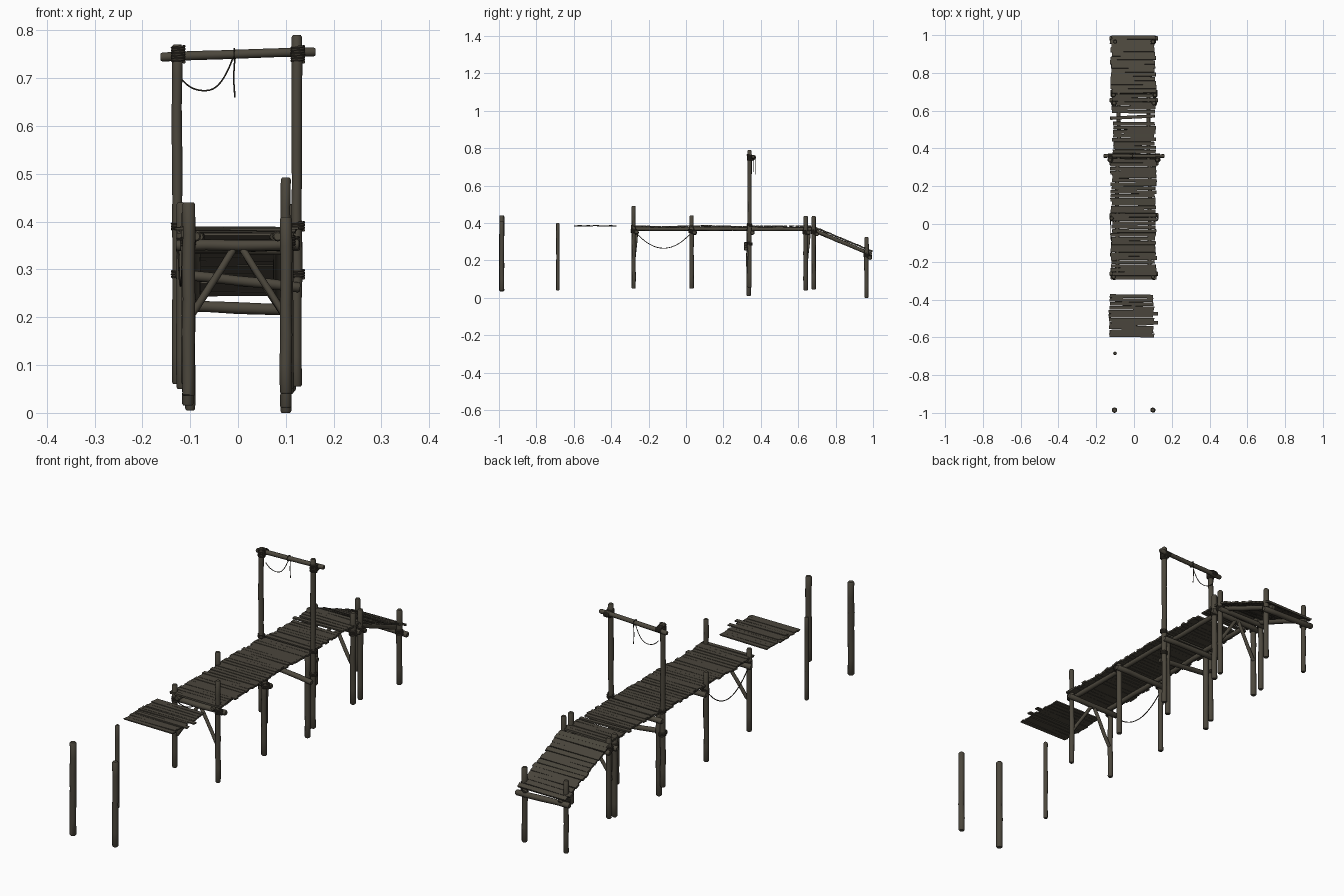
import bpy, bmesh, math, random
from mathutils import Vector, Matrix

if "Cube" in bpy.data.objects:
    bpy.data.objects.remove(bpy.data.objects["Cube"])

random.seed(4)


def material(name, col):
    m = bpy.data.materials.new(name)
    m.diffuse_color = (*col, 1)
    m.use_nodes = True
    m.node_tree.nodes["Principled BSDF"].inputs["Base Color"].default_value = m.diffuse_color
    return m


LOG = material("weathered log", (0.072, 0.063, 0.046))
BOARD = material("weathered board", (0.068, 0.060, 0.045))
ROPE = material("dark rope", (0.045, 0.038, 0.028))


def finish(bm, name, mat, smooth=True):
    bmesh.ops.recalc_face_normals(bm, faces=bm.faces)
    me = bpy.data.meshes.new(name)
    bm.to_mesh(me)
    bm.free()
    me.materials.append(mat)
    ob = bpy.data.objects.new(name, me)
    bpy.context.collection.objects.link(ob)
    if smooth:
        bpy.ops.object.select_all(action='DESELECT')
        ob.select_set(True)
        bpy.context.view_layer.objects.active = ob
        bpy.ops.object.shade_smooth_by_angle(angle=math.radians(40))
    return ob


def tube(bm, pts, radii, sides, ref):
    """Sweep a round section along points, capped at both ends."""
    pts = [Vector(p) for p in pts]
    rings = []
    for i, p in enumerate(pts):
        t = (pts[min(i + 1, len(pts) - 1)] - pts[max(i - 1, 0)]).normalized()
        u = t.cross(Vector(ref)).normalized()
        v = t.cross(u)
        rings.append([bm.verts.new(p + radii[i] * (math.cos(a) * u + math.sin(a) * v))
                      for a in (2 * math.pi * k / sides for k in range(sides))])
    for a, b in zip(rings, rings[1:]):
        for k in range(sides):
            n = (k + 1) % sides
            bm.faces.new((a[k], a[n], b[n], b[k]))
    bm.faces.new(rings[0])
    bm.faces.new(rings[-1])


def log(bm, p0, p1, r, wob=0.0012):
    """Slightly crooked round log with chamfered ends."""
    p0, p1 = Vector(p0), Vector(p1)
    d = p1 - p0
    n = max(3, int(d.length / 0.06))
    c = 0.004 / d.length
    ts = [0, c] + [i / n for i in range(1, n)] + [1 - c, 1]
    pts, rad = [], []
    for t in ts:
        inner = c < t < 1 - c
        j = Vector([random.uniform(-wob, wob) if inner else 0 for _ in range(3)])
        pts.append(p0 + d * t + j)
        rad.append(r * (random.uniform(0.94, 1.04) if inner else (0.75 if t in (0, 1) else 1)))
    ref = (1, 0, 0) if abs(d.normalized().x) < 0.7 else (0, 1, 0)
    tube(bm, pts, rad, 12, ref)


def lashing(bm, x, y, z, r, turns=4, rr=0.0032):
    """Rope wound around an upright post."""
    n = turns * 14
    pts = [(x + r * math.cos(2 * math.pi * turns * i / n), y + r * math.sin(2 * math.pi * turns * i / n),
            z + (i / n - 0.5) * turns * rr * 1.7) for i in range(n + 1)]
    tube(bm, pts, [rr] * (n + 1), 6, (0, 0, 1))


def plank(bm, x0, x1, y, z, w, t, yaw=0.0, pitch=0.0):
    m = (Matrix.Translation(((x0 + x1) / 2, y, z)) @ Matrix.Rotation(pitch, 4, 'X')
         @ Matrix.Rotation(yaw, 4, 'Z') @ Matrix.Rotation(random.uniform(-.008, .008), 4, 'Y')
         @ Matrix.Diagonal((x1 - x0, w, t, 1)))
    for v in bmesh.ops.create_cube(bm, size=1, matrix=m)['verts']:
        v.co.x += random.uniform(-0.002, 0.002)
        v.co.y += random.uniform(-0.0008, 0.0008)


def planks(name, y0, y1, zf, x0, x1, pitch=0.0, step=0.0205, t=0.008, jit=0.006):
    bm = bmesh.new()
    n = round((y1 - y0) / step)
    s = (y1 - y0) / n
    for i in range(n):
        y = y0 + (i + 0.5) * s
        plank(bm, x0 + random.uniform(-jit, jit), x1 + random.uniform(-jit, jit), y,
              zf(y) + random.uniform(-0.001, 0.001), s * random.uniform(0.87, 0.98) / math.cos(pitch),
              t, random.uniform(-0.012, 0.012), pitch)
    return finish(bm, name, BOARD, False)


# upright posts: x, y, bottom, top, radius
POSTS = {
    "front_free_post": [(-.103, -.985, .035, .44, .0135), (.1, -.985, .04, .41, .0125)],
    "thin_free_post": [(-.1, -.685, .04, .40, .009)],
    "deck_front_post": [(-.108, -.28, .06, .42, .011), (.1, -.28, .05, .492, .0105)],
    "deck_middle_post": [(-.118, .03, .05, .44, .011), (.105, .03, .05, .378, .012)],
    "arch_support_post": [(-.105, .335, .015, .37, .012), (.1, .335, .01, .37, .012)],
    "arch_tall_post": [(-.127, .34, .06, .77, .011), (.123, .34, .055, .79, .011)],
    "deck_back_post": [(-.105, .64, .04, .40, .012), (.105, .64, .04, .437, .012)],
    "ramp_top_post": [(-.108, .683, .05, .40, .011), (.11, .683, .045, .437, .011)],
    "ramp_end_post": [(-.1, .965, .005, .32, .0105), (.1, .965, 0, .325, .0115)],
}
for name, group in POSTS.items():
    for x, y, b, t, r in group:
        bm = bmesh.new()
        log(bm, (x, y, b), (x, y, t), r)
        finish(bm, name, LOG)

# beams, braces and stringers
BEAMS = [
    ("arch_top_beam", (-.162, .36, .744), (.162, .36, .755), .0095),
    ("front_cross_beam", (-.13, -.264, .35), (.128, -.264, .352), .0115),
    ("middle_cross_beam", (-.13, .046, .347), (.13, .046, .35), .0115),
    ("arch_cross_beam", (-.135, .355, .352), (.135, .355, .348), .0115),
    ("arch_low_beam", (-.13, .32, .29), (.13, .32, .262), .0105),
    ("back_cross_beam", (-.13, .655, .346), (.128, .655, .35), .0115),
    ("ramp_top_cross_beam", (-.125, .7, .343), (.125, .7, .34), .0105),
    ("ramp_end_cross_beam", (-.13, .983, .224), (.128, .983, .215), .012),
]
for y in (-.278, .645):
    for s in (-1, 1):
        BEAMS.append(("diagonal_brace", (s * .1, y, .2), (s * .008, y + .014, .345), .0075))
for x in (-.088, .083):
    BEAMS.append(("deck_stringer", (x, -.295, .369), (x, .345, .369), .0105))
    BEAMS.append(("deck_stringer", (x * .92, .335, .368), (x * .92, .7, .367), .0105))
    BEAMS.append(("ramp_stringer", (x, .675, .365), (x, .993, .232), .0105))
for name, a, b, r in BEAMS:
    bm = bmesh.new()
    log(bm, a, b, r)
    finish(bm, name, LOG)

# plank decks
planks("floating_planks", -.6, -.372, lambda y: .385, -.13, .104, t=.005, jit=.004)
bm = bmesh.new()
for y in (-.475, -.522):
    plank(bm, -.12, .126, y, .387, .018, .005)
finish(bm, "long_floating_planks", BOARD, False)
planks("front_deck_planks", -.295, .345, lambda y: .382 + .002 * math.sin(y * 14), -.12, .115)
planks("rear_deck_planks", .352, .542, lambda y: .382, -.112, .112)
bm = bmesh.new()
plank(bm, -.125, .11, .566, .384, .017, .007, .05)
finish(bm, "crooked_plank", BOARD, False)
planks("back_deck_planks", .585, .69, lambda y: .382, -.115, .115, step=.0215)
SLOPE = math.atan2(-.133, .318)
planks("ramp_planks", .692, .998, lambda y: .376 - .418 * (y - .692), -.122, .112, SLOPE, .0215)

# rope lashings at the joints
bm = bmesh.new()
for s in (-1, 1):
    for y, z, x, r in ((-.28, .358, .104, .0135), (.03, .356, .112, .0145), (.64, .35, .105, .0145),
                       (.683, .352, .109, .0135), (.965, .228, .1, .0135)):
        lashing(bm, s * x, y, z, r)
    lashing(bm, s * .125, .34, .39, .0125, 3)
    lashing(bm, s * .125, .34, .29, .0125, 3)
    lashing(bm, s * .125, .34, .75, .0125, 6)
    # turns tying the arch beam to its posts
    for k in range(-2, 3):
        x = s * .125 + k * .005
        pts = [(x, .352 + .02 * math.cos(a), .75 + .012 * math.sin(a))
               for a in (2 * math.pi * i / 16 for i in range(17))]
        tube(bm, pts, [.0028] * 17, 6, (1, 0, 0))
finish(bm, "rope_lashings", ROPE)


# hanging ropes
def sag(a, b, drop, n=20):
    a, b = Vector(a), Vector(b)
    return [a.lerp(b, i / n) - Vector((0, 0, drop * 4 * (i / n) * (1 - i / n))) for i in range(n + 1)]


bm = bmesh.new()
arch = [(-.12 + .112 * i / 20, .362, .674 + (.026 if i < 9 else .076) * abs((i - 9) / (9 if i < 9 else 11)) ** 2.4)
        for i in range(21)]
tube(bm, arch, [.0016] * 21, 6, (0, 1, 0))
tail = [(-.008 + .001 * math.sin(i), .37, .76 - .1 * i / 8) for i in range(9)]
tube(bm, tail, [.0016] * 9, 6, (0, 1, 0))
loop = [(-.008, .36 + .0115 * math.cos(a), .75 + .0115 * math.sin(a))
        for a in (2 * math.pi * i / 16 for i in range(17))]
tube(bm, loop, [.002] * 17, 6, (1, 0, 0))
finish(bm, "arch_hanging_rope", ROPE)

bm = bmesh.new()
tube(bm, sag((-.115, -.27, .352), (-.125, .025, .345), .083), [.002] * 21, 6, (1, 0, 0))
finish(bm, "side_hanging_rope", ROPE)
